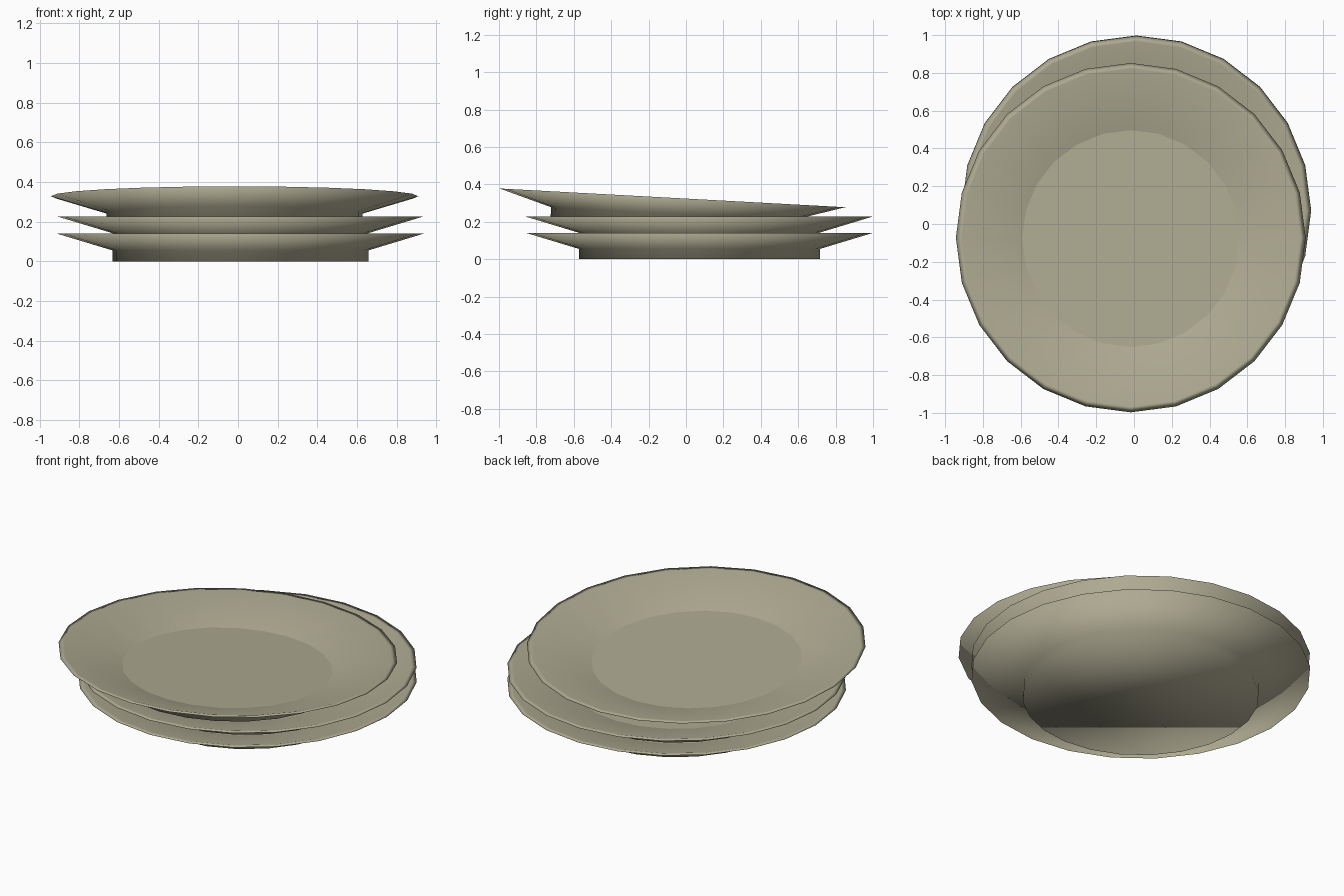
import bpy, bmesh, math

if "Cube" in bpy.data.objects:
    bpy.data.objects.remove(bpy.data.objects["Cube"])

SIDES = 24

clay = bpy.data.materials.new("pale olive ceramic")
clay.diffuse_color = (0.42, 0.40, 0.285, 1.0)
clay.use_nodes = True
clay.node_tree.nodes["Principled BSDF"].inputs["Base Color"].default_value = clay.diffuse_color

# Half profile of a plate (radius, height): foot, flared underside, lip, inner wall, well
PROFILE = [(0.645, 0.0), (0.645, 0.055), (0.926, 0.14),
           (0.895, 0.14), (0.575, 0.05)]


def plate(name, location, tilt=0.0):
    bm = bmesh.new()
    rings = []
    for r, z in PROFILE:
        rings.append([bm.verts.new((r * math.cos(2 * math.pi * i / SIDES),
                                    r * math.sin(2 * math.pi * i / SIDES), z))
                      for i in range(SIDES)])
    # walls between neighbouring rings
    for a, b in zip(rings, rings[1:]):
        for i in range(SIDES):
            j = (i + 1) % SIDES
            bm.faces.new((a[i], a[j], b[j], b[i]))
    # flat underside and flat well
    bm.faces.new(rings[0][::-1])
    well = bm.faces.new(rings[-1])
    for f in bm.faces:
        f.smooth = True
    for e in well.edges:      # crisp border around the well
        e.smooth = False
    bm.normal_update()
    me = bpy.data.meshes.new(name)
    bm.to_mesh(me)
    bm.free()
    me.materials.append(clay)
    ob = bpy.data.objects.new(name, me)
    ob.location = location
    ob.rotation_euler = (tilt, 0, 0)
    bpy.context.collection.objects.link(ob)
    return ob


# Stack of three plates, the top one slid forward and tilted
plate("bottom_plate", (0.012, 0.072, 0.0))
plate("middle_plate", (0.012, 0.07, 0.087))
plate("top_plate", (-0.017, -0.08, 0.188), math.radians(-3.1))
